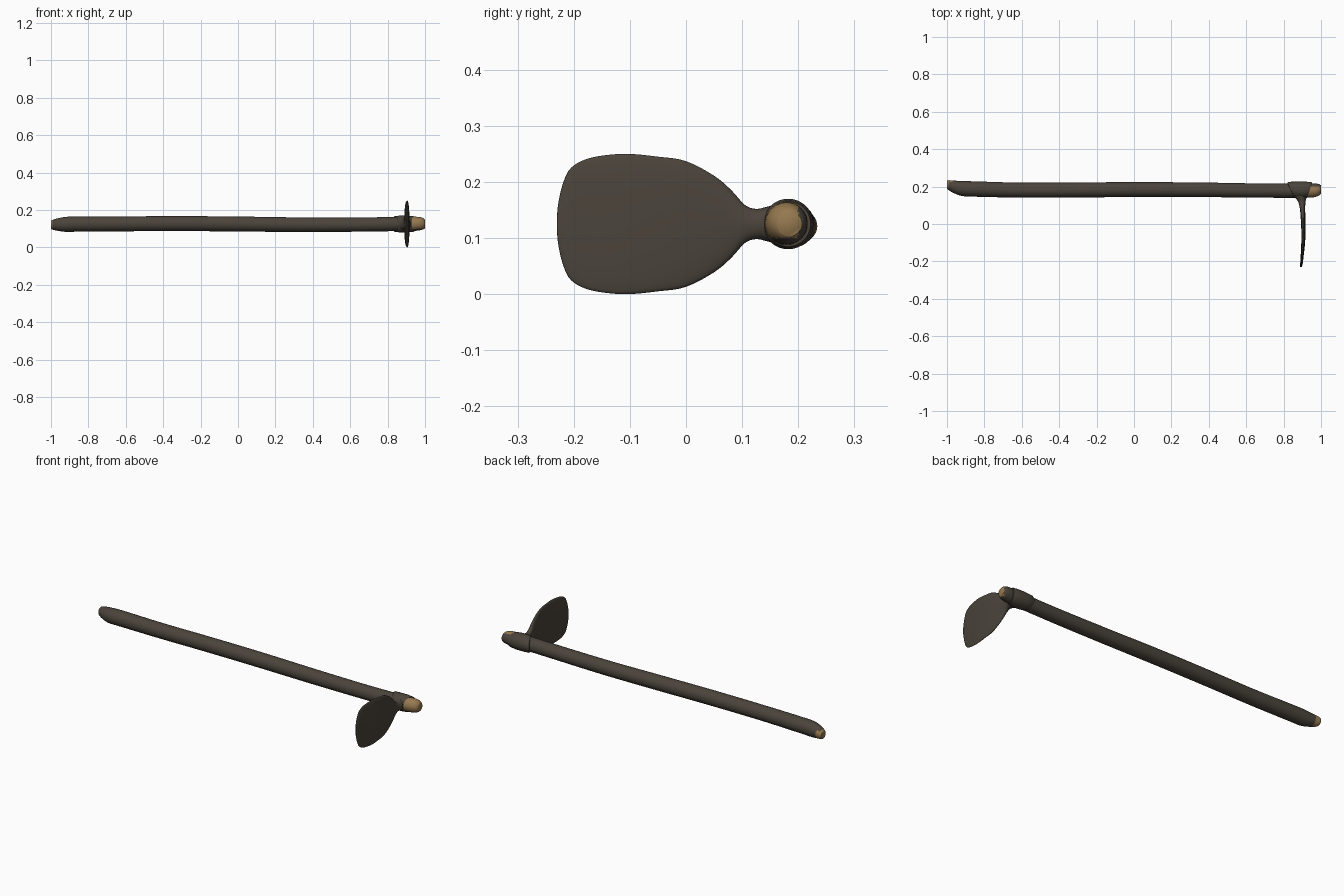
import bpy, math

if "Cube" in bpy.data.objects:
    bpy.data.objects.remove(bpy.data.objects["Cube"])


def material(name, col):
    m = bpy.data.materials.new(name)
    m.diffuse_color = (*col, 1)
    m.use_nodes = True
    m.node_tree.nodes["Principled BSDF"].inputs["Base Color"].default_value = m.diffuse_color
    return m


dark = material("weathered dark brown", (0.069, 0.057, 0.044))
tan = material("bare wood", (0.305, 0.19, 0.08))


def spread(keys, n):
    """Smoothly resample key tuples (Catmull-Rom)."""
    out = []
    for i in range(len(keys) - 1):
        a, b = keys[max(i - 1, 0)], keys[i]
        c, d = keys[i + 1], keys[min(i + 2, len(keys) - 1)]
        for k in range(n):
            t = k / n
            out.append([0.5 * (2 * q + (r - p) * t + (2 * p - 5 * q + 4 * r - s) * t * t
                               + (3 * q - p - 3 * r + s) * t ** 3)
                        for p, q, r, s in zip(a, b, c, d)])
    return out + [list(keys[-1])]


def loft(name, rings, mats, closed=False):
    """Skin rings of points; cap the ends or join last ring to first."""
    n, m = len(rings[0]), len(rings)
    verts = [p for r in rings for p in r]
    faces = []
    for i in range(m if closed else m - 1):
        j = (i + 1) % m
        for k in range(n):
            l = (k + 1) % n
            faces.append((i * n + k, i * n + l, j * n + l, j * n + k))
    if not closed:
        faces += [tuple(range(n))[::-1], tuple(range((m - 1) * n, m * n))]
    me = bpy.data.meshes.new(name)
    me.from_pydata(verts, [], faces)
    ob = bpy.data.objects.new(name, me)
    bpy.context.collection.objects.link(ob)
    for mt in mats:
        me.materials.append(mt)
    bpy.context.view_layer.objects.active = ob
    ob.select_set(True)
    bpy.ops.object.mode_set(mode='EDIT')
    bpy.ops.mesh.select_all(action='SELECT')
    bpy.ops.mesh.normals_make_consistent(inside=False)
    bpy.ops.object.mode_set(mode='OBJECT')
    bpy.ops.object.shade_smooth_by_angle(angle=math.radians(50))
    ob.select_set(False)
    return ob


def circle(n):
    return [(math.cos(2 * math.pi * k / n), math.sin(2 * math.pi * k / n)) for k in range(n)]


# Handle: slightly wavy round pole (x, centre y, centre z, radius)
keys = [(-1, .210, .121, .020), (-.992, .208, .121, .026), (-.965, .199, .122, .033),
        (-.92, .190, .123, .040), (-.85, .187, .125, .041), (-.6, .181, .126, .040),
        (-.3, .182, .127, .040), (0, .184, .125, .040), (.35, .183, .121, .039),
        (.65, .179, .122, .038), (.85, .178, .125, .038), (.94, .179, .126, .038),
        (.975, .181, .127, .035), (.992, .183, .126, .029), (1, .184, .125, .022)]
path = spread(keys, 6)
rings = [[(x, y + r * c, z + r * s) for c, s in circle(32)] for x, y, z, r in path]
handle = loft("handle", rings, [dark, tan])

# Worn bare wood at both ends
for f in handle.data.polygons:
    x, y, z = f.center
    worn_right = x > .93 and y < .200 and z > .100
    worn_left = x < -.992 or (x < -.962 and y > .193 and z < .142)
    f.material_index = int(worn_right or worn_left)

# Socket collar: tube with slanted ends around the pole
profile = [(.0, .034), (.0, .040), (.04, .043), (.3, .045), (.7, .045), (.96, .042), (1, .040), (1, .034)]
rings = []
for t, r in profile:
    ring = []
    for c, s in circle(40):
        x0, x1 = .838 - .018 * c, .94 + .012 * c
        ring.append((x0 + (x1 - x0) * t, .182 + r * c, .125 + r * s))
    rings.append(ring)
loft("collar", rings, [dark], closed=True)

# Blade with flared neck (y, centre x, half thickness, half height)
keys = [(.165, .888, .042, .036), (.145, .890, .034, .031), (.125, .896, .022, .027),
        (.105, .899, .017, .034), (.08, .901, .014, .061), (.05, .903, .013, .086),
        (0, .905, .012, .112), (-.05, .906, .011, .120), (-.11, .904, .010, .125),
        (-.17, .899, .008, .118), (-.205, .896, .007, .100), (-.22, .894, .006, .070),
        (-.228, .893, .005, .035), (-.23, .893, .004, .010)]
rings = []
for y, x, t, h in spread(keys, 4):
    rings.append([(x + t * math.copysign(abs(c) ** .8, c), y, .125 + h * s) for c, s in circle(40)])
loft("blade", rings, [dark])
